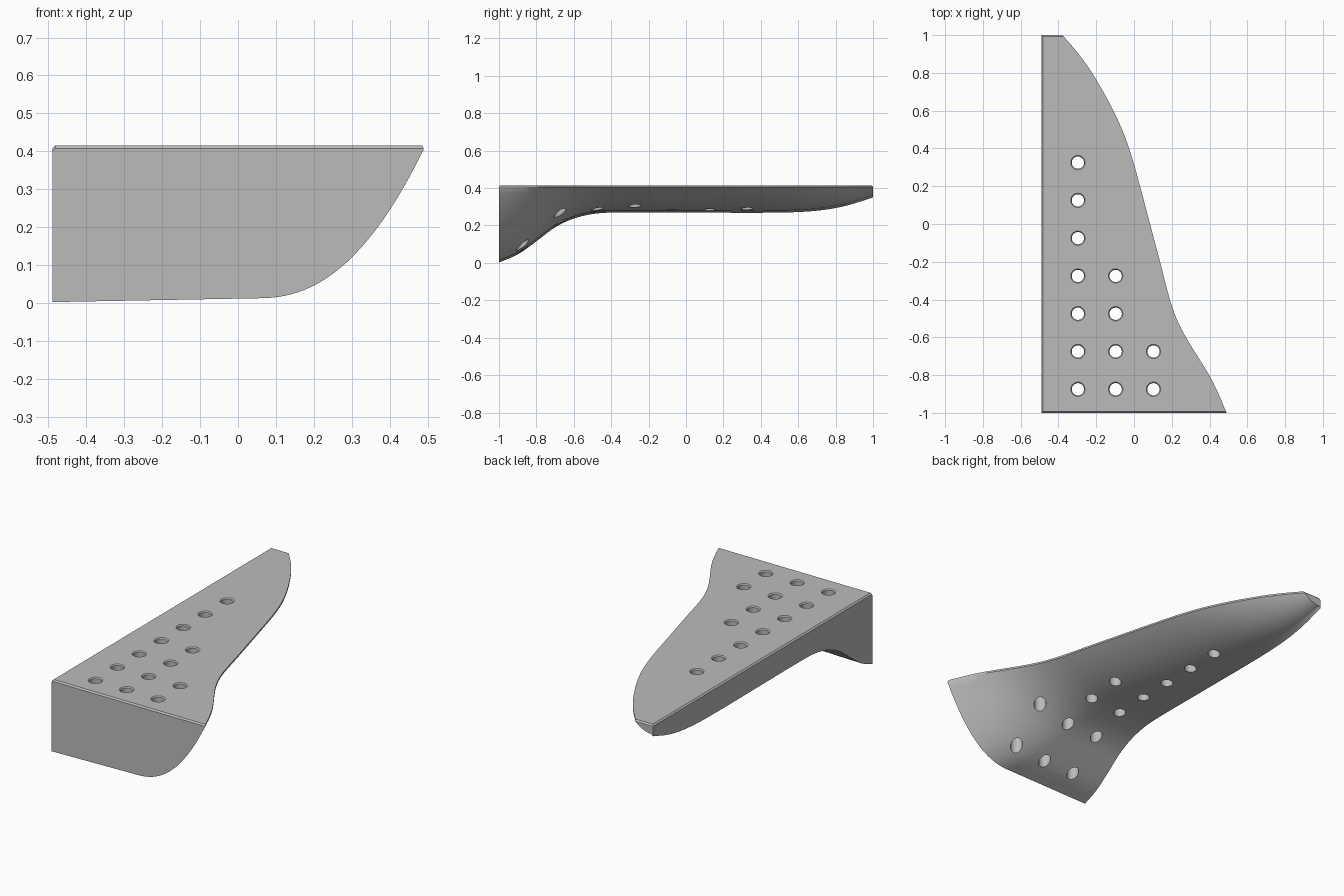
import bpy, bmesh, math

cube = bpy.data.objects.get("Cube")
if cube:
    bpy.data.objects.remove(cube, do_unlink=True)

LEFT, TOP, BEV = -0.49, 0.415, 0.008
OUTLINE = [(-1, .49), (-.9, .448), (-.8, .398), (-.6, .275), (-.5, .225), (-.4, .19),
           (-.2, .138), (0, .085), (.2, .032), (.35, -.01), (.5, -.063),
           (.65, -.135), (.8, -.222), (.9, -.293), (1, -.378)]
KEEL = [(-1, .002), (-.9, .045), (-.8, .115), (-.7, .19), (-.6, .237), (-.5, .261),
        (-.4, .269), (0, .269), (.5, .269), (.7, .279), (.85, .304), (1, .35)]
FLAT = [(-1, .55), (-.65, .4), (-.27, .3), (.32, .15), (1, .1)]


def curve(points, y):
    """Smooth Hermite interpolation through (y, value) points."""
    n = len(points)
    i = max(k for k in range(n - 1) if points[k][0] <= y + 1e-9)

    def slope(k):
        a, b = points[max(k - 1, 0)], points[min(k + 1, n - 1)]
        return (b[1] - a[1]) / (b[0] - a[0])
    (y0, v0), (y1, v1) = points[i], points[i + 1]
    h = y1 - y0
    t = (y - y0) / h
    return ((2*t**3 - 3*t*t + 1) * v0 + (t**3 - 2*t*t + t) * h * slope(i)
            + (3*t*t - 2*t**3) * v1 + (t**3 - t*t) * h * slope(i + 1))


def section(y, top):
    """Closed cross-section: straight wall, flat top, underside sweeping up."""
    w, keel, flat = (curve(p, y) for p in (OUTLINE, KEEL, FLAT))
    x0 = LEFT + flat * (w - LEFT)
    z0 = keel + 0.01
    power = 2.0 + 0.3 * max(0, min(1, (-y - 0.4) / 0.6))
    rim = TOP - 0.01
    pts = [(LEFT, keel), (LEFT, top - BEV), (LEFT + BEV, top), (w, top)]
    steps = 24
    for k in range(steps + 1):
        t = 1 - k / steps
        pts.append((x0 + t * (w - x0), z0 + t**power * (rim - z0)))
    return [(x, y, z) for x, z in pts]


def make_object(name, bm, material):
    bmesh.ops.recalc_face_normals(bm, faces=bm.faces)
    mesh = bpy.data.meshes.new(name)
    bm.to_mesh(mesh)
    bm.free()
    mesh.materials.append(material)
    obj = bpy.data.objects.new(name, mesh)
    bpy.context.collection.objects.link(obj)
    return obj


def loft(bm, rings, capped=True):
    loops = [[bm.verts.new(p) for p in ring] for ring in rings]
    n = len(loops[0])
    for a, b in zip(loops, loops[1:]):
        for i in range(n):
            j = (i + 1) % n
            bm.faces.new((a[i], a[j], b[j], b[i]))
    if capped:
        bm.faces.new(loops[0])
        bm.faces.new(loops[-1])


grey = bpy.data.materials.new("plain grey")
grey.use_nodes = True
colour = (0.5, 0.5, 0.5, 1)
grey.diffuse_color = colour
grey.node_tree.nodes["Principled BSDF"].inputs["Base Color"].default_value = colour

# Body, with its top edge bevelled at both ends
count = 64
inner = 1 - BEV
stations = [-1] + [-inner + 2 * inner * k / count for k in range(count + 1)] + [1]
bm = bmesh.new()
loft(bm, [section(y, TOP - BEV if abs(y) == 1 else TOP) for y in stations])
body = make_object("bracket_body", bm, grey)

# Drilled holes with a small countersink at the top
bm = bmesh.new()
profile = [(.0325, -.1), (.0325, TOP - .006), (.038, TOP), (.038, TOP + .05)]
for column, rows in enumerate((7, 4, 2)):
    for row in range(rows):
        cx, cy = -0.297 + 0.2 * column, -0.875 + 0.2 * row
        loft(bm, [[(cx + r * math.cos(a), cy + r * math.sin(a), z)
                   for a in (math.tau * k / 32 for k in range(32))]
                  for r, z in profile])
cutter = make_object("hole_cutter", bm, grey)
cutter.hide_render = True

cut = body.modifiers.new("holes", "BOOLEAN")
cut.object = cutter
cut.operation = "DIFFERENCE"
cut.solver = "EXACT"
bpy.ops.object.select_all(action="DESELECT")
body.select_set(True)
bpy.context.view_layer.objects.active = body
bpy.ops.object.modifier_apply(modifier=cut.name)
bpy.data.objects.remove(cutter, do_unlink=True)
bpy.ops.object.shade_smooth_by_angle(angle=math.radians(30))
